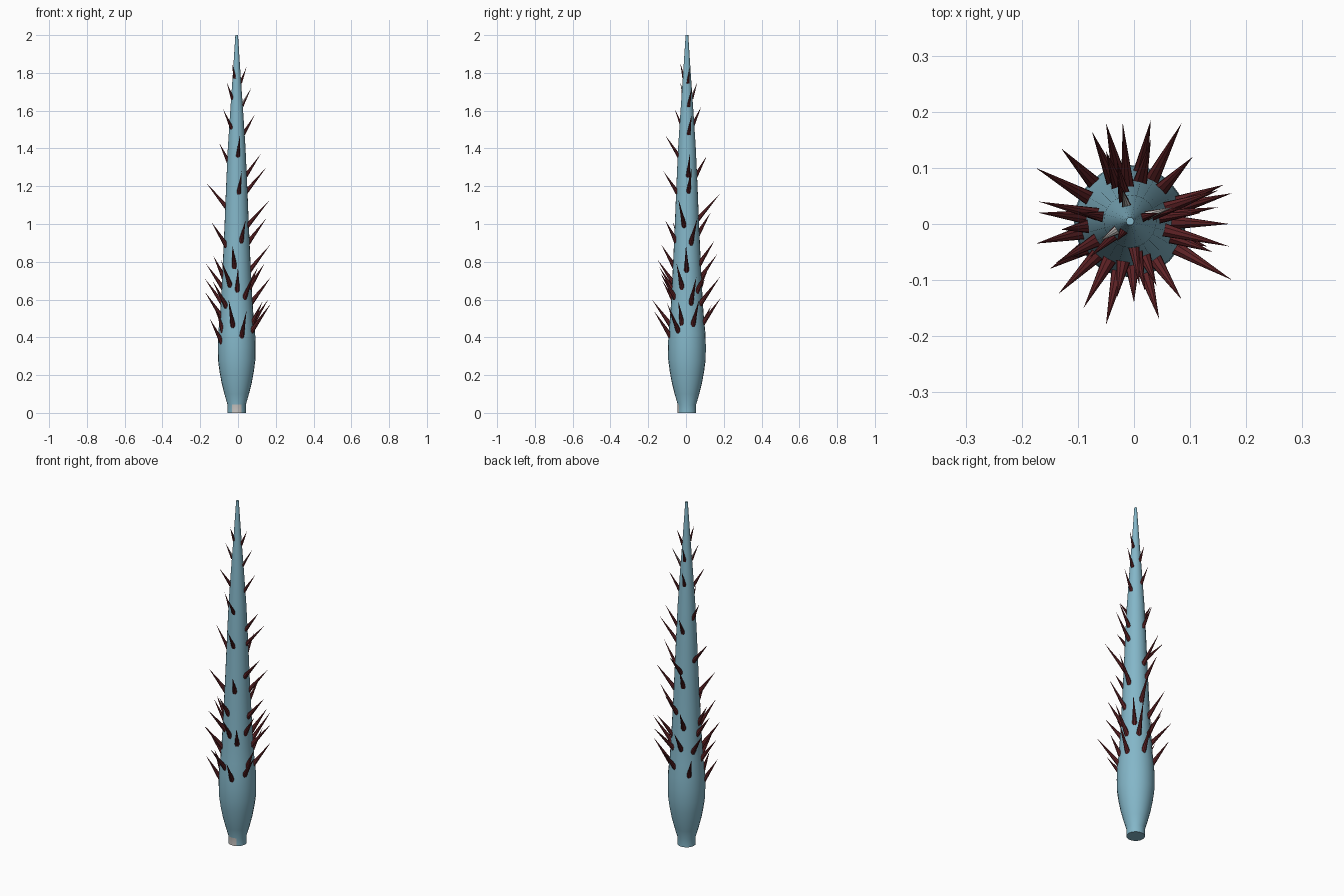
import bpy, bmesh, math
from mathutils import Vector

if "Cube" in bpy.data.objects:
    bpy.data.objects.remove(bpy.data.objects["Cube"])

CX, CY = -0.007, 0.005
SIDES = 24


def material(name, rgb):
    m = bpy.data.materials.new(name)
    m.diffuse_color = (*rgb, 1)
    m.use_nodes = True
    m.node_tree.nodes["Principled BSDF"].inputs["Base Color"].default_value = m.diffuse_color
    return m


blue = material("pale_blue", (0.23, 0.47, 0.58))
red = material("dark_red", (0.12, 0.017, 0.02))
grey = material("light_grey", (0.6, 0.58, 0.56))

# (height, radius) profile of the stalk
PROFILE = [(0, 0.049), (0.045, 0.049), (0.1, 0.065), (0.16, 0.08), (0.22, 0.091),
           (0.28, 0.099), (0.35, 0.1), (0.42, 0.098), (0.5, 0.09), (0.6, 0.083),
           (0.8, 0.073), (1.0, 0.064), (1.2, 0.056), (1.4, 0.047), (1.6, 0.034),
           (1.8, 0.02), (2.0, 0.007)]


def radius_at(z):
    for (z0, r0), (z1, r1) in zip(PROFILE, PROFILE[1:]):
        if z <= z1:
            return r0 + (r1 - r0) * (z - z0) / (z1 - z0)
    return PROFILE[-1][1]


def finish(bm, name, mats):
    bmesh.ops.recalc_face_normals(bm, faces=bm.faces)
    me = bpy.data.meshes.new(name)
    bm.to_mesh(me)
    bm.free()
    ob = bpy.data.objects.new(name, me)
    bpy.context.collection.objects.link(ob)
    for m in mats:
        me.materials.append(m)
    bpy.ops.object.select_all(action='DESELECT')
    ob.select_set(True)
    bpy.context.view_layer.objects.active = ob
    bpy.ops.object.shade_smooth_by_angle(angle=math.radians(40))
    return ob


# Tapered stalk
bm = bmesh.new()
rings = []
for z, r in PROFILE:
    rings.append([bm.verts.new((CX + r * math.cos(math.tau * i / SIDES),
                                CY + r * math.sin(math.tau * i / SIDES), z))
                  for i in range(SIDES)])
for a, b in zip(rings, rings[1:]):
    for i in range(SIDES):
        j = (i + 1) % SIDES
        bm.faces.new((a[i], a[j], b[j], b[i]))
bm.faces.new(rings[0])
bm.faces.new(rings[-1])
bm.normal_update()
# pale patch on the front of the foot
for f in bm.faces:
    c = f.calc_center_median()
    if 0.01 < c.z < 0.04 and c.y < 0 and abs(c.x - CX) < 0.025:
        f.material_index = 1
finish(bm, "stalk", [blue, grey])

# Thorn tips, upper and lower groups
UPPER = [(-.03, -.03, 1.85), (.045, .02, 1.83), (-.06, -.03, 1.75), (.07, .03, 1.72),
         (-.02, .06, 1.75), (-.08, -.06, 1.61), (.09, .03, 1.58), (-.03, .08, 1.62),
         (-.10, .02, 1.43), (.01, -.11, 1.47), (.12, .02, 1.37), (-.03, .11, 1.36),
         (-.17, .04, 1.22), (.02, -.12, 1.28), (.15, .03, 1.30), (.17, -.04, 1.13),
         (-.02, .18, 1.16), (-.14, -.07, 1.01), (.04, -.11, 1.02), (.15, .06, 1.03),
         (-.05, .13, 1.06)]
LOWER = [(.17, 0, .89), (-.03, -.13, .89), (.03, .15, .91), (-.13, -.01, .83),
         (-.17, .02, .79), (-.09, -.15, .81), (.14, -.05, .79), (.085, .18, .72),
         (-.075, .165, .84), (.085, -.135, .74), (-.175, .10, .71), (.175, .055, .72),
         (-.135, -.125, .70), (.105, .12, .77), (-.05, .18, .72), (-.175, -.035, .64),
         (.175, -.10, .58), (-.05, -.18, .60), (.13, -.04, .59), (.03, .185, .61),
         (-.13, .135, .57), (-.15, -.08, .50), (.045, -.17, .54), (-.11, -.06, .54),
         (.16, .07, .60), (.0, -.14, .77)]


def add_thorn(bm, tip, n=8):
    """Cone rooted in the stalk and leaning up to its tip."""
    tip = Vector(tip)
    out = Vector((tip.x - CX, tip.y - CY, 0))
    rise = 0.06 + 0.45 * out.length
    base_z = tip.z - rise
    out.normalize()
    root = Vector((CX, CY, base_z)) + out * (radius_at(base_z) * 0.86)
    axis = (tip - root).normalized()
    side = Vector((-out.y, out.x, 0))
    up = axis.cross(side)
    r = 0.007 + 0.0075 * min(1, (2 - base_z) / 1.2)
    pts = []
    for i in range(n):
        a = math.tau * (i + 0.5) / n
        pts.append(bm.verts.new(root + (side * math.cos(a) + up * math.sin(a)) * r))
    apex = bm.verts.new(tip)
    for i in range(n):
        f = bm.faces.new((pts[i], pts[(i + 1) % n], apex))
        f.normal_update()
        # the small thorns near the top are pale on the upper side
        mid = f.calc_center_median() - (root + axis * (f.calc_center_median() - root).dot(axis))
        if 1.7 < tip.z < 1.8 and mid.normalized().dot(out) < -0.6:
            f.material_index = 1
    bm.faces.new(pts[::-1])


for name, tips in (("upper_thorns", UPPER), ("lower_thorns", LOWER)):
    bm = bmesh.new()
    for t in tips:
        add_thorn(bm, t)
    finish(bm, name, [red, grey])
